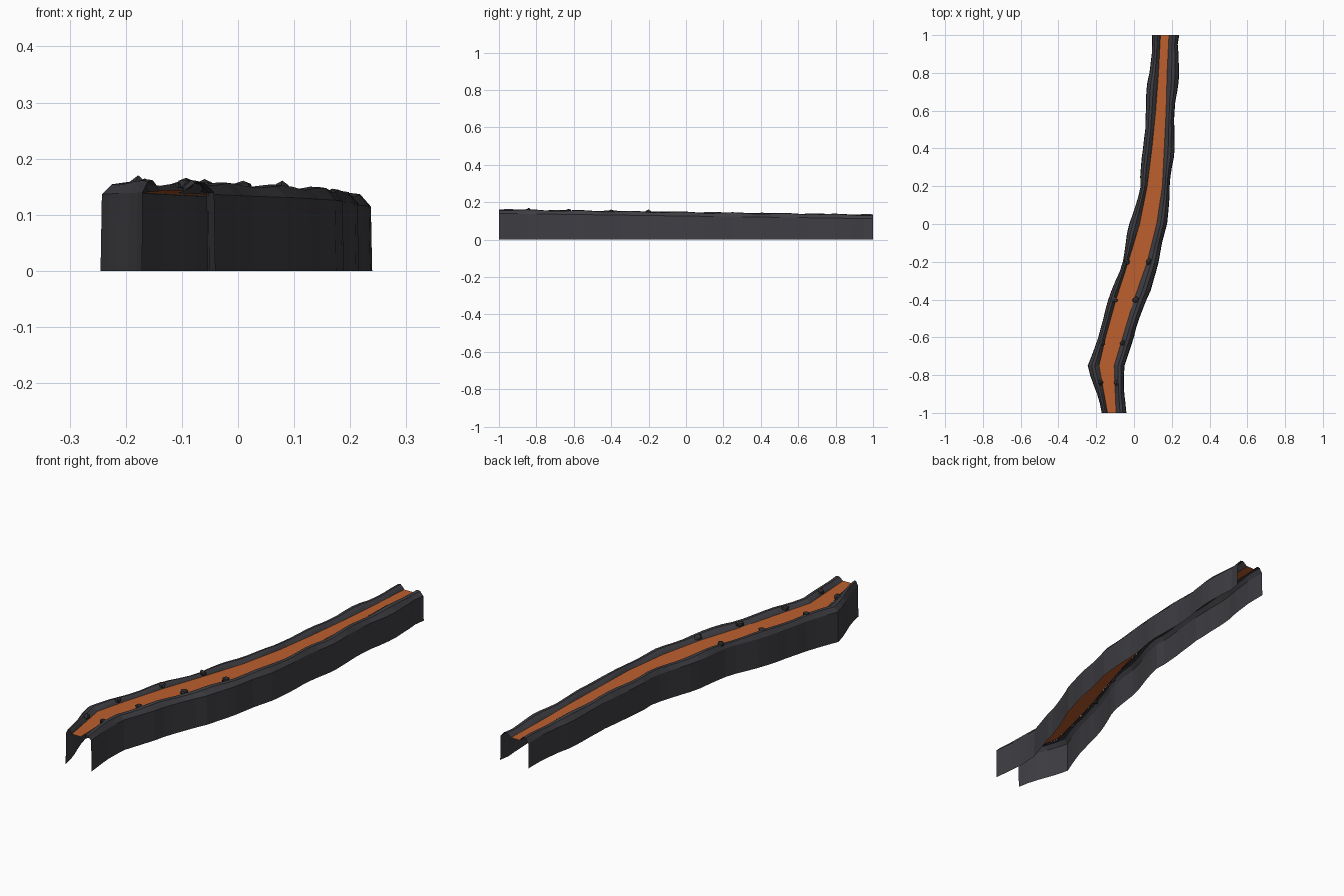
import bpy, bmesh, math, random
from mathutils import Vector, Matrix

random.seed(4)
cube = bpy.data.objects.get("Cube")
if cube:
    bpy.data.objects.remove(cube)


def material(name, color):
    mat = bpy.data.materials.new(name)
    mat.use_nodes = True
    mat.diffuse_color = (*color, 1)
    bsdf = next(n for n in mat.node_tree.nodes if n.type == 'BSDF_PRINCIPLED')
    bsdf.inputs["Base Color"].default_value = (*color, 1)
    bsdf.inputs["Roughness"].default_value = 0.9
    return mat


basalt = material("dark basalt", (0.048, 0.048, 0.056))
boulder = material("black stone", (0.03, 0.03, 0.034))
lava = material("orange lava", (0.50, 0.115, 0.028))

# Channel plan: y, outer edge on -x, lava edges, outer edge on +x
PLAN = [
    (-1, -.17, -.14, -.095, -.04),
    (-.75, -.24, -.185, -.105, -.055),
    (-.6, -.195, -.15, -.06, .0),
    (-.4, -.13, -.095, .0, .065),
    (-.2, -.065, -.03, .07, .135),
    (0, -.02, .03, .12, .17),
    (.2, .03, .07, .15, .195),
    (.4, .05, .095, .16, .21),
    (.6, .06, .115, .17, .22),
    (.8, .08, .13, .175, .233),
    (1, .095, .14, .185, .24),
]


def plan_at(y):
    for a, b in zip(PLAN, PLAN[1:]):
        if y <= b[0] + 1e-6:
            t = (y - a[0]) / (b[0] - a[0])
            return [p + (q - p) * t for p, q in zip(a[1:], b[1:])]
    return PLAN[-1][1:]


def crest_height(y):
    return 0.147 - 0.014 * y


def lava_height(y):
    return crest_height(y) - 0.017


def sweep(name, rows, mat):
    """Skin a strip of faces over equal-length rows of points."""
    bm = bmesh.new()
    grid = [[bm.verts.new(p) for p in row] for row in rows]
    for r, s in zip(grid, grid[1:]):
        for i in range(len(r) - 1):
            bm.faces.new((r[i], r[i + 1], s[i + 1], s[i]))
    return finish(name, bm, mat)


def finish(name, bm, mat):
    mesh = bpy.data.meshes.new(name)
    bm.to_mesh(mesh)
    bm.free()
    mesh.materials.append(mat)
    obj = bpy.data.objects.new(name, mesh)
    bpy.context.collection.objects.link(obj)
    return obj


stations = [-1 + i / 20 for i in range(41)]

# Banks: outer wall, sloped shoulder, rounded crest and inner slope
for name, side in (("right_bank", -1), ("left_bank", 1)):
    rows = []
    for y in stations:
        edges = plan_at(y)
        outer, inner = (edges[0], edges[1]) if side < 0 else (edges[3], edges[2])
        wave = 0 if abs(y) == 1 else 0.005 * math.sin(17 * y + side)
        wave += random.uniform(-.002, .002)
        outer += wave
        bump = 0.003 * math.sin(23 * y + 2 * side)
        top = crest_height(y) + bump
        width = outer - inner

        def point(f, z):
            return (inner + width * f, y, z)

        row = [point(1, 0), point(.96, crest_height(y) - .021),
               point(.66, top - .002), point(.38, top),
               point(.14, top - .01), point(-.03, lava_height(y) - .002)]
        rows.append(row if side < 0 else row[::-1])
    sweep(name, rows, basalt)

# Lava ribbon
sweep("lava_stream",
      [[(x, y, lava_height(y)) for x in plan_at(y)[1:3]] for y in stations], lava)

# Loose stones along the inner lips
for y in (-.84, -.63, -.4, -.2):
    for side in (-1, 1):
        x = plan_at(y)[1 if side < 0 else 2] + side * 0.009
        bm = bmesh.new()
        bmesh.ops.create_icosphere(bm, subdivisions=1, radius=0.016)
        for v in bm.verts:
            v.co *= random.uniform(.8, 1.15)
        spin = Matrix.Rotation(random.uniform(0, 6), 4, 'Z')
        place = Matrix.Translation(Vector((x, y, crest_height(y) - .004)))
        bm.transform(place @ spin @ Matrix.Diagonal((1, 1.15, .85, 1)))
        finish("lip_stone", bm, boulder)
